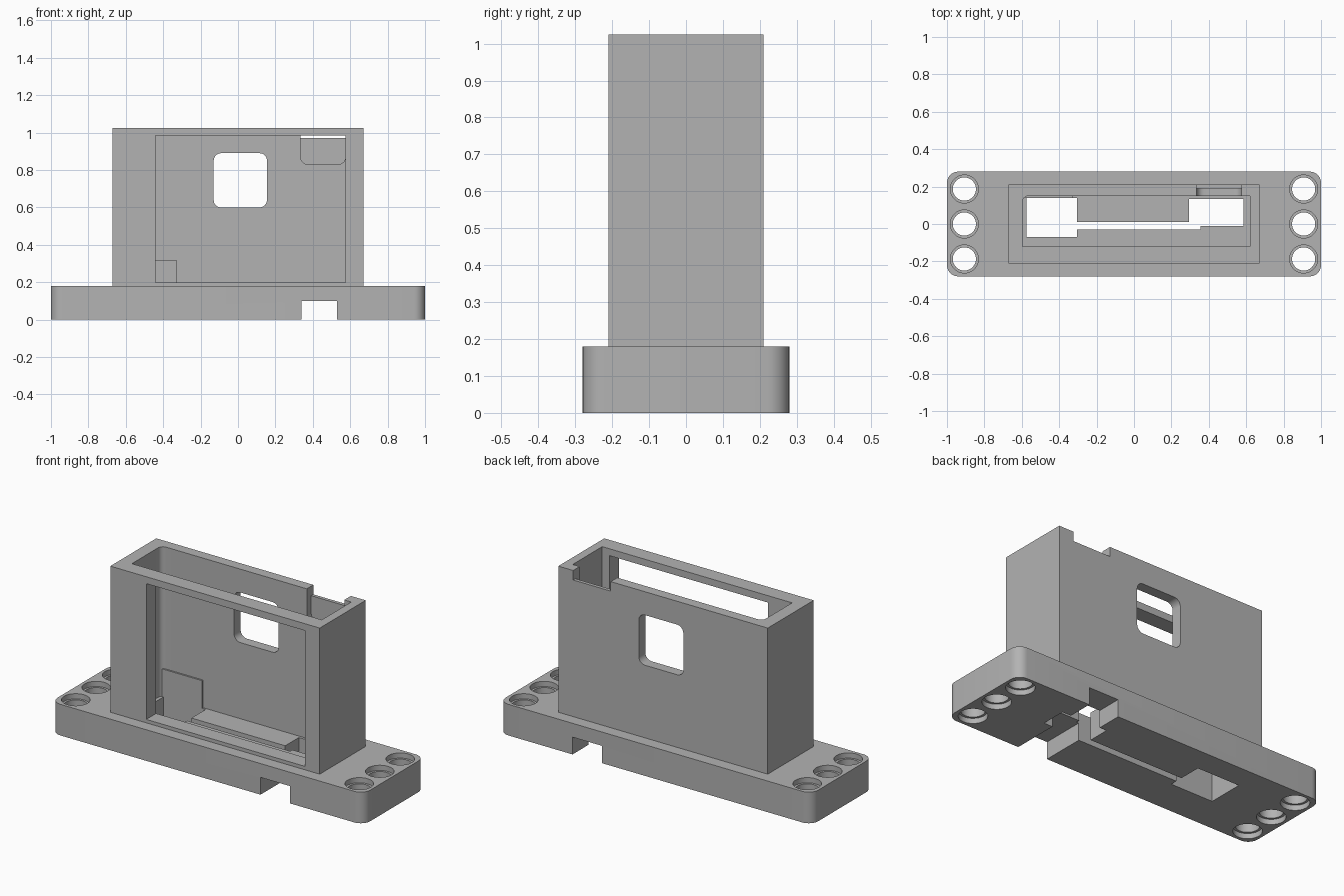
import bpy, bmesh

if "Cube" in bpy.data.objects:
    bpy.data.objects.remove(bpy.data.objects["Cube"])

grey = bpy.data.materials.new("plain_grey")
grey.use_nodes = True
colour = (0.45, 0.45, 0.45, 1)
grey.diffuse_color = colour
grey.node_tree.nodes["Principled BSDF"].inputs["Base Color"].default_value = colour


def add_object(name, bm):
    mesh = bpy.data.meshes.new(name)
    bm.to_mesh(mesh)
    bm.free()
    mesh.materials.append(grey)
    obj = bpy.data.objects.new(name, mesh)
    bpy.context.scene.collection.objects.link(obj)
    return obj


def box(name, xs, ys, zs, radius=0, axis=2, keep=lambda p: True):
    """Box from ranges; edges along one axis that pass the test are rounded."""
    bm = bmesh.new()
    bmesh.ops.create_cube(bm, size=1)
    for v in bm.verts:
        for i, (low, high) in enumerate((xs, ys, zs)):
            v.co[i] = low if v.co[i] < 0 else high
    if radius:
        edges = [e for e in bm.edges
                 if abs((e.verts[0].co - e.verts[1].co).normalized()[axis]) > 0.9
                 and keep((e.verts[0].co + e.verts[1].co) / 2)]
        bmesh.ops.bevel(bm, geom=edges, offset=radius, segments=8,
                        profile=0.5, affect='EDGES')
    return add_object(name, bm)


def cylinder(name, x, y, zs, radius):
    bm = bmesh.new()
    bmesh.ops.create_cone(bm, cap_ends=True, segments=48, radius1=radius,
                          radius2=radius, depth=zs[1] - zs[0])
    bmesh.ops.translate(bm, verts=bm.verts, vec=(x, y, sum(zs) / 2))
    return add_object(name, bm)


def combine(target, tool, operation='DIFFERENCE'):
    mod = target.modifiers.new("combine", 'BOOLEAN')
    mod.operation, mod.object, mod.solver = operation, tool, 'EXACT'
    bpy.context.view_layer.update()
    graph = bpy.context.evaluated_depsgraph_get()
    mesh = bpy.data.meshes.new_from_object(target.evaluated_get(graph))
    target.modifiers.clear()
    target.data = mesh
    bpy.data.objects.remove(tool)


# Base plate with the upright case on top
body = box("case_with_base", (-1, 1), (-.28, .28), (0, .18), .06)
combine(body, box("tower", (-.67, .67), (-.21, .21), (.1, 1.025)), 'UNION')

# Main cavity, open at the top
combine(body, box("cavity", (-.595, .62), (-.12, .15), (.16, 1.2), .03,
                  keep=lambda p: p.x < 0 and p.y > 0))
# Large front opening and rounded back window
combine(body, box("front_opening", (-.44, .575), (-.4, 0), (.2, .985)))
combine(body, box("back_window", (-.13, .155), (0, .4), (.6, .89), .04, axis=1))
# Recess inside the back wall with a shallow notch above it
combine(body, box("back_recess", (.335, .575), (.05, .19), (.83, 1.2), .04,
                  axis=1, keep=lambda p: p.z < 1))
combine(body, box("top_notch", (.335, .575), (.05, .4), (.97, 1.2)))

# Openings through the floor and the channel under the base
combine(body, box("left_floor_hole", (-.575, -.305), (-.07, .14), (-.1, .4)))
combine(body, box("right_floor_hole", (.295, .585), (-.01, .135), (-.1, .4)))
combine(body, box("floor_slot", (-.4, .355), (-.03, .01), (-.1, .4)))
combine(body, box("under_channel", (.34, .53), (-.5, .5), (-.1, .1)))

# Stepped mounting holes at both ends
for x in (-.907, .907):
    for y in (-.187, 0, .187):
        combine(body, cylinder("bolt_hole", x, y, (-.1, .3), .062))
        combine(body, cylinder("top_counterbore", x, y, (.15, .3), .075))
        combine(body, cylinder("bottom_counterbore", x, y, (-.1, .03), .075))

# Small raised plate on the inner back wall
inner_plate = box("inner_plate", (-.583, -.328), (.14, .17), (.16, .32))

# Smooth the round surfaces and keep the edges crisp
bpy.ops.object.select_all(action='DESELECT')
body.select_set(True)
bpy.context.view_layer.objects.active = body
bpy.ops.object.shade_smooth_by_angle(angle=0.5)
